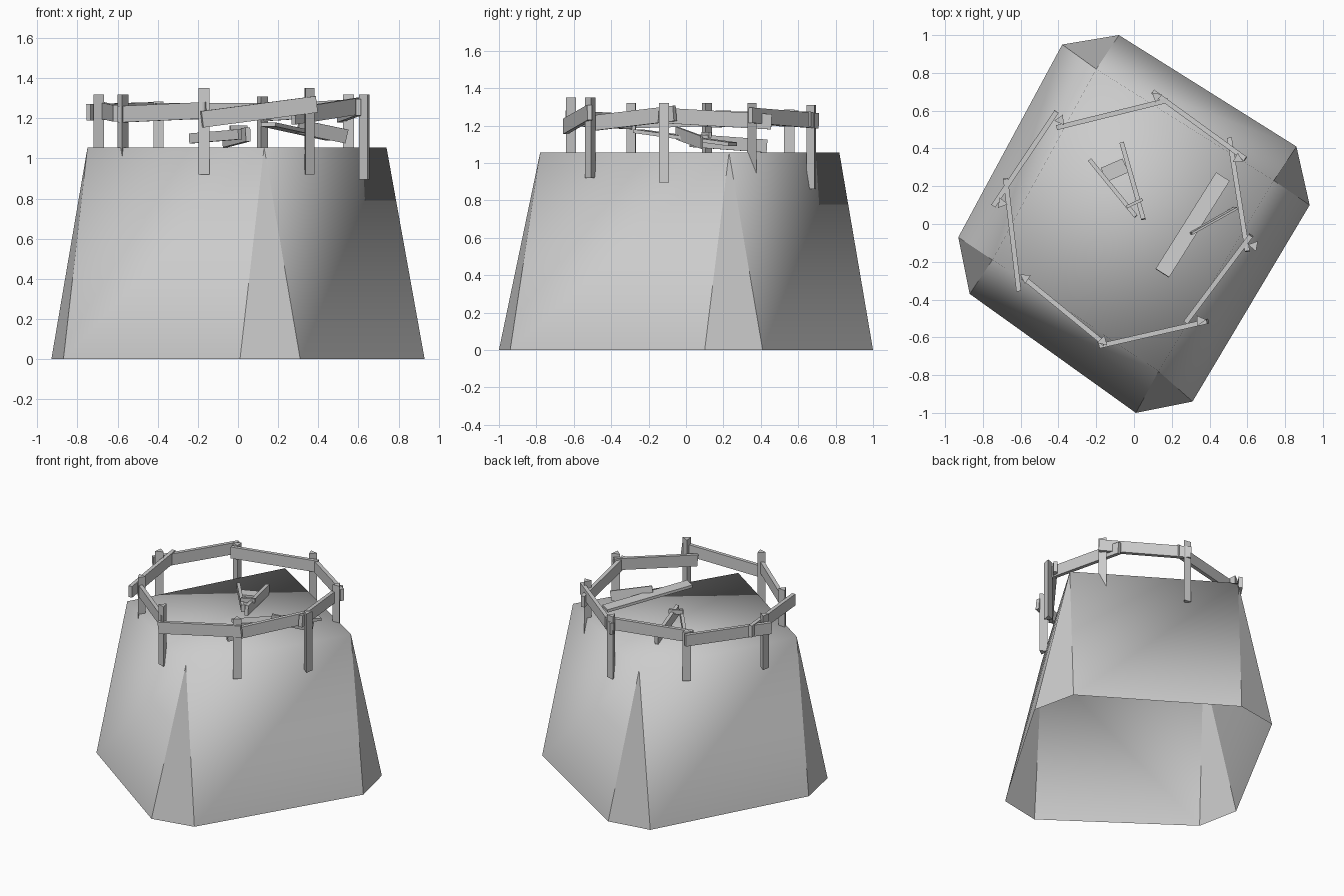
import bpy, bmesh, math
from mathutils import Vector, Matrix


def make(name, verts, faces):
    me = bpy.data.meshes.new(name)
    me.from_pydata(verts, [], faces)
    me.update()
    ob = bpy.data.objects.new(name, me)
    bpy.context.collection.objects.link(ob)
    return ob


def plank(name, a, b, thick, height, roll=0):
    """Box running from a to b; height is along z unless rolled."""
    a, b = Vector(a), Vector(b)
    d = (b - a).normalized()
    side = d.cross(Vector((0, 0, 1))).normalized()
    rot = Matrix.Rotation(math.radians(roll), 3, d)
    s = rot @ side * thick / 2
    u = rot @ side.cross(d) * height / 2
    v = [p + i * s + j * u for p in (a, b) for i, j in ((-1, -1), (1, -1), (1, 1), (-1, 1))]
    f = [(3, 2, 1, 0), (4, 5, 6, 7)] + [(i, (i + 1) % 4, (i + 1) % 4 + 4, i + 4) for i in range(4)]
    return make(name, v, f)


# Tapered tower base: eight-sided foot, four-cornered deck, open underneath
foot = [(-0.08, 1.0), (-0.38, 0.95), (-0.93, -0.07), (-0.87, -0.37),
        (0.01, -1.0), (0.31, -0.94), (0.93, 0.10), (0.86, 0.41)]
deck = [(-0.20, 0.82), (-0.75, -0.19), (0.13, -0.78), (0.74, 0.23)]
verts = [(x, y, 0) for x, y in foot] + [(x, y, 1.055) for x, y in deck]
faces = [(8, 9, 10, 11)]
for i in range(4):
    n = (i + 1) % 4
    faces.append((2 * i + 1, 2 * n, 8 + n, 8 + i))   # wall
    faces.append((2 * i, 2 * i + 1, 8 + i))          # corner chamfer
base = make("tower_base", verts, faces)
for p in base.data.polygons:
    p.use_smooth = len(p.vertices) == 4

# Triangular fence posts: x, y, bottom, top
posts = [(-0.39, 0.55, 0.93, 1.285), (0.12, 0.675, 0.86, 1.31),
         (0.55, 0.345, 0.93, 1.32), (0.635, -0.115, 0.895, 1.32),
         (0.35, -0.51, 0.92, 1.35), (-0.165, -0.62, 0.92, 1.35),
         (-0.575, -0.285, 0.93, 1.32), (-0.70, 0.11, 0.93, 1.32)]
for k, (x, y, lo, hi) in enumerate(posts):
    t = math.atan2(y, x) + math.pi / 3
    ring = [(x + 0.032 * math.cos(t + i * math.tau / 3),
             y + 0.032 * math.sin(t + i * math.tau / 3)) for i in range(3)]
    v = [(*p, lo) for p in ring] + [(*p, hi) for p in ring]
    make(f"fence_post_{k + 1}", v,
         [(2, 1, 0), (3, 4, 5)] + [(i, (i + 1) % 3, (i + 1) % 3 + 3, i + 3) for i in range(3)])

# Crooked fence rails
rails = [((-0.41, 0.51, 1.235), (0.18, 0.655, 1.235)),
         ((0.10, 0.70, 1.225), (0.59, 0.345, 1.255)),
         ((0.505, 0.455, 1.22), (0.60, -0.145, 1.255)),
         ((0.62, -0.06, 1.265), (0.275, -0.52, 1.21)),
         ((0.39, -0.515, 1.27), (-0.18, -0.645, 1.195)),
         ((-0.59, -0.28, 1.22), (-0.155, -0.635, 1.24)),
         ((-0.68, 0.24, 1.24), (-0.61, -0.355, 1.225)),
         ((-0.41, 0.595, 1.24), (-0.745, 0.095, 1.23))]
for k, (a, b) in enumerate(rails):
    plank(f"fence_rail_{k + 1}", a, b, 0.026, 0.082)

# Loose board and its prop
plank("loose_board", (0.15, -0.26, 1.17), (0.47, 0.25, 1.10), 0.085, 0.02)
plank("board_prop", (0.30, -0.05, 1.16), (0.54, 0.085, 1.11), 0.012, 0.07, 8)

# Hatch frame: two boards meeting, a cross pin and a small panel
plank("frame_board_left", (-0.235, 0.34, 1.10), (0.01, 0.04, 1.12), 0.022, 0.05)
plank("frame_board_right", (-0.065, 0.43, 1.09), (0.05, 0.025, 1.12), 0.024, 0.07)
plank("frame_pin", (-0.04, 0.09, 1.15), (0.045, 0.13, 1.15), 0.016, 0.03)
plank("frame_panel", (-0.16, 0.26, 1.10), (-0.045, 0.31, 1.10), 0.08, 0.015)
